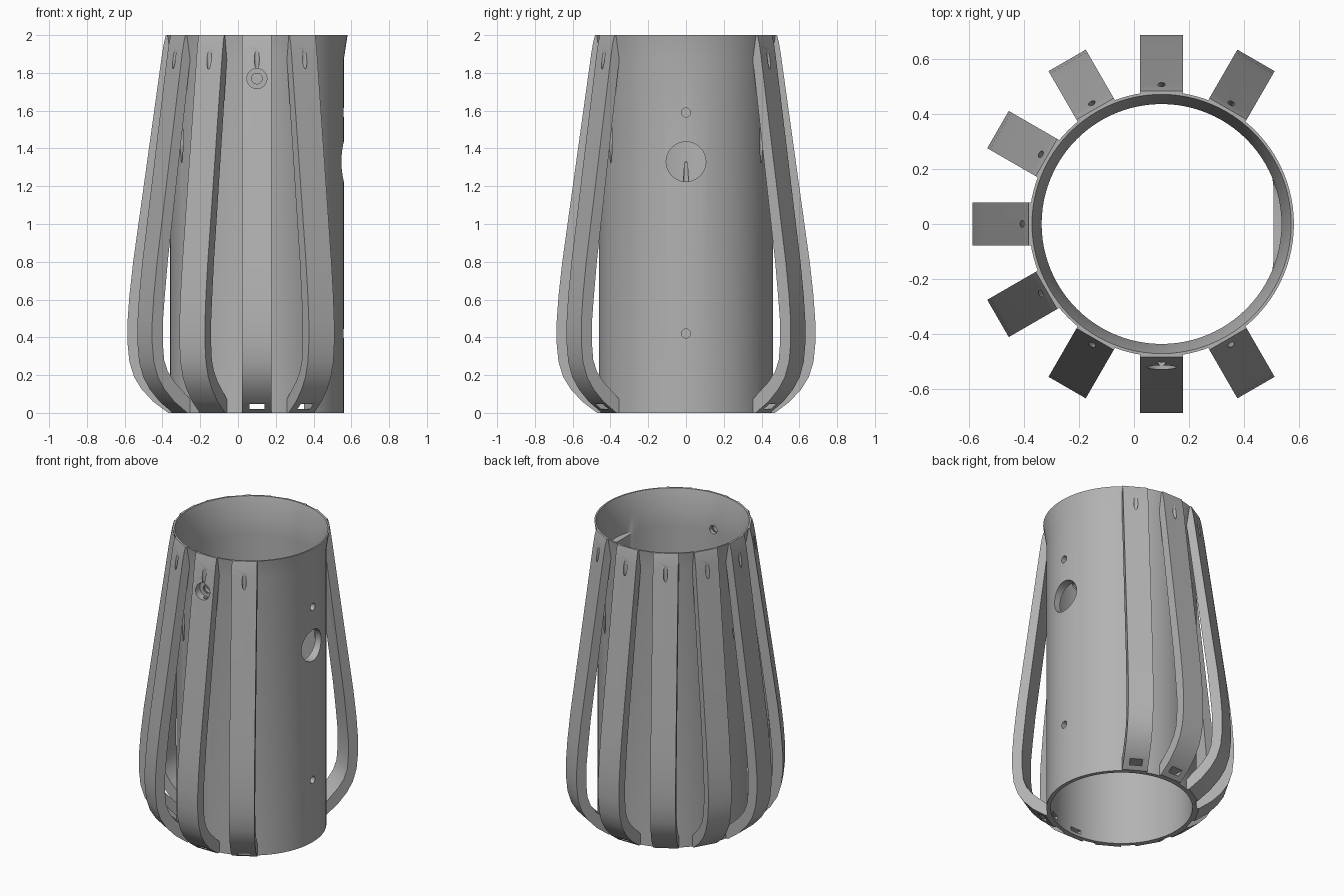
import bpy, bmesh, math
from mathutils import Matrix, Vector

cube = bpy.data.objects.get("Cube")
if cube:
    bpy.data.objects.remove(cube)

AXIS_X = 0.1                      # axis of the tube
RIB_ANGLES = range(60, 301, 30)
RIB_WIDTH = 0.156

grey = bpy.data.materials.new("plain_grey")
grey.use_nodes = True
grey.diffuse_color = (0.45, 0.45, 0.45, 1)
grey.node_tree.nodes["Principled BSDF"].inputs["Base Color"].default_value = grey.diffuse_color


def make_object(name, bm):
    bmesh.ops.recalc_face_normals(bm, faces=bm.faces[:])
    mesh = bpy.data.meshes.new(name)
    bm.to_mesh(mesh)
    bm.free()
    mesh.materials.append(grey)
    obj = bpy.data.objects.new(name, mesh)
    obj.location.x = AXIS_X
    bpy.context.collection.objects.link(obj)
    return obj


def around(degrees):
    return Matrix.Rotation(math.radians(degrees), 4, "Z")


def rod(name, start, end, radius, sides=32):
    """Cylinder cutter between two points."""
    a, b = Vector(start), Vector(end)
    turn = (b - a).to_track_quat("Z", "Y").to_matrix().to_4x4()
    bm = bmesh.new()
    bmesh.ops.create_cone(bm, cap_ends=True, segments=sides, radius1=radius, radius2=radius,
                          depth=(b - a).length, matrix=Matrix.Translation((a + b) / 2) @ turn)
    return make_object(name, bm)


def cut(targets, cutter):
    """Subtract the cutter from each target, then discard it."""
    cutter.hide_render = True
    for obj in targets:
        mod = obj.modifiers.new("cut", "BOOLEAN")
        mod.operation, mod.solver, mod.object = "DIFFERENCE", "EXACT", cutter
        bpy.context.view_layer.objects.active = obj
        bpy.ops.object.modifier_apply(modifier=mod.name)
    bpy.data.objects.remove(cutter)


# Tube wall with a flared rim and a flat pad inside the +x side
FLAT = 0.405
wall_profile = [(0.46, 0), (0.46, 1.87), (0.48, 2), (0.47, 2), (0.435, 1.87), (0.435, 1.76),
                (0.435, 1.75, FLAT), (0.435, 0.25, FLAT), (0.435, 0.24), (0.435, 0)]
SEGMENTS = 96
bm = bmesh.new()
rings = []
for i in range(SEGMENTS):
    a = math.tau * i / SEGMENTS
    rings.append([bm.verts.new((min([p[0] * math.cos(a), *p[2:]]), p[0] * math.sin(a), p[1]))
                  for p in wall_profile])
for i, ring in enumerate(rings):
    nxt = rings[(i + 1) % SEGMENTS]
    for j in range(len(ring)):
        k = (j + 1) % len(ring)
        bm.faces.new((ring[j], nxt[j], nxt[k], ring[k]))
wall = make_object("tube_wall", bm)

# Bowed ribs: matching outer and inner edges (radius, height)
outer = [(0.482, 2), (0.492, 1.96), (0.502, 1.9), (0.655, 0.8), (0.675, 0.62), (0.685, 0.48),
         (0.685, 0.37), (0.675, 0.27), (0.65, 0.19), (0.61, 0.125), (0.55, 0.06), (0.47, 0)]
inner = [(0.472, 2), (0.462, 1.96), (0.449, 1.9), (0.59, 0.8), (0.608, 0.62), (0.62, 0.48),
         (0.62, 0.37), (0.612, 0.28), (0.59, 0.22), (0.55, 0.165), (0.45, 0.07), (0.45, 0)]
ribs = {}
for angle in RIB_ANGLES:
    bm = bmesh.new()
    half = RIB_WIDTH / 2
    sections = []
    for (ro, zo), (ri, zi) in zip(outer, inner):
        corners = ((ro, -half, zo), (ro, half, zo), (ri, half, zi), (ri, -half, zi))
        sections.append([bm.verts.new(c) for c in corners])
    for s, t in zip(sections, sections[1:]):
        for j in range(4):
            k = (j + 1) % 4
            bm.faces.new((s[j], s[k], t[k], t[j]))
    bm.faces.new(sections[0])
    bm.faces.new(sections[-1])
    bm.transform(around(angle))
    ribs[angle] = make_object(f"rib_{angle}", bm)

# Steep channel and bottom slot at every rib
for angle, rib in ribs.items():
    turn = around(angle)
    cut([wall, rib], rod("channel_cutter", turn @ Vector((0.516, 0, 1.97)),
                         turn @ Vector((0.423, 0, 1.1)), 0.013, 20))
    bm = bmesh.new()
    bmesh.ops.create_cube(bm, size=1)
    bm.transform(turn @ Matrix.Translation((0.5, 0, 0.033)) @ Matrix.Diagonal((0.3, 0.078, 0.026, 1)))
    cut([wall, rib], make_object("slot_cutter", bm))

# Stepped port through the front rib
front = [wall, ribs[270]]
cut(front, rod("port_cutter", (0, -0.7, 1.77), (0, -0.3, 1.77), 0.028))
cut([ribs[270]], rod("port_recess_cutter", (0, -0.7, 1.77), (0, -0.475, 1.77), 0.053, 48))

# Large opening and two small holes on the bare side
for height, radius in ((1.33, 0.105), (1.59, 0.024), (0.42, 0.024)):
    cut([wall], rod("side_hole_cutter", (0.3, 0, height), (0.6, 0, height), radius, 48))

# Smooth shading with crisp edges
bpy.ops.object.select_all(action="DESELECT")
for obj in [wall, *ribs.values()]:
    obj.select_set(True)
bpy.context.view_layer.objects.active = wall
bpy.ops.object.shade_smooth_by_angle(angle=math.radians(30))
